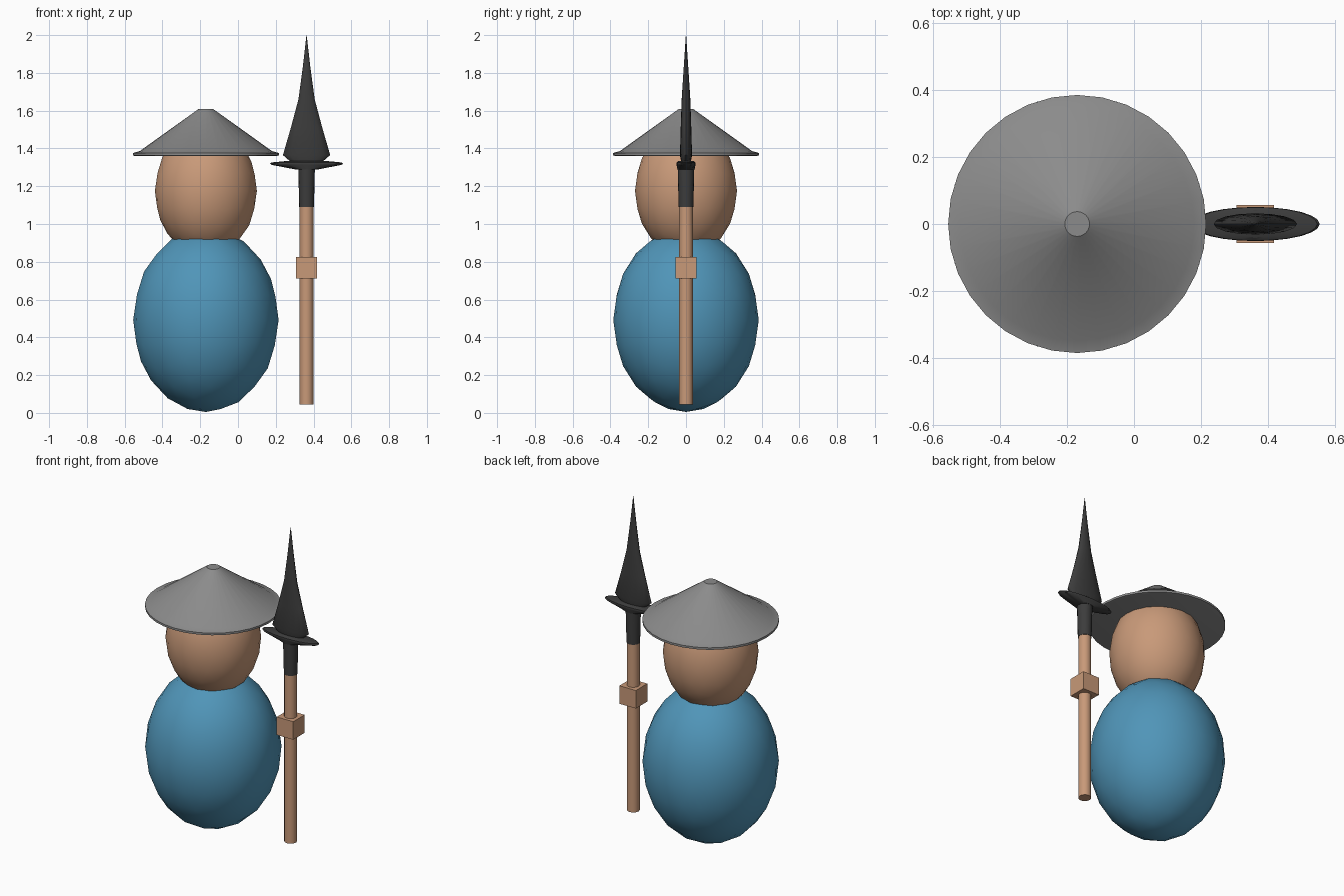
import bpy, bmesh, math
from mathutils import Matrix

if "Cube" in bpy.data.objects:
    bpy.data.objects.remove(bpy.data.objects["Cube"])


def material(name, rgb):
    m = bpy.data.materials.new(name)
    m.diffuse_color = (*rgb, 1)
    m.use_nodes = True
    m.node_tree.nodes["Principled BSDF"].inputs["Base Color"].default_value = m.diffuse_color
    return m


BLUE = material("blue cloth", (0.08, 0.30, 0.48))
SKIN = material("warm tan", (0.58, 0.32, 0.19))
GREY = material("hat grey", (0.26, 0.26, 0.26))
DARK = material("dark iron", (0.045, 0.045, 0.045))

BODY_X, SPEAR_X = -0.17, 0.363


def finish(name, bm, mat, angle):
    bmesh.ops.recalc_face_normals(bm, faces=bm.faces)
    mesh = bpy.data.meshes.new(name)
    bm.to_mesh(mesh)
    bm.free()
    obj = bpy.data.objects.new(name, mesh)
    bpy.context.collection.objects.link(obj)
    mesh.materials.append(mat)
    if angle:
        bpy.ops.object.select_all(action='DESELECT')
        obj.select_set(True)
        bpy.context.view_layer.objects.active = obj
        bpy.ops.object.shade_smooth_by_angle(angle=math.radians(angle))
    return obj


def ellipsoid(name, x, z, radius, height, mat):
    bm = bmesh.new()
    m = Matrix.Translation((x, 0, z)) @ Matrix.Diagonal((radius, radius, height, 1))
    bmesh.ops.create_icosphere(bm, subdivisions=3, radius=1, matrix=m)
    return finish(name, bm, mat, 60)


def stack(name, x, rings, sides, mat, angle=35):
    """Closed skin through elliptical rings given as (x radius, y radius, z)."""
    bm = bmesh.new()
    loops = []
    for rx, ry, z in rings:
        loops.append([bm.verts.new((x + rx * math.cos(a), ry * math.sin(a), z))
                      for a in (2 * math.pi * i / sides for i in range(sides))])
    for lo, hi in zip(loops, loops[1:]):
        for i in range(sides):
            j = (i + 1) % sides
            bm.faces.new((lo[i], lo[j], hi[j], hi[i]))
    bm.faces.new(loops[0][::-1])
    bm.faces.new(loops[-1])
    return finish(name, bm, mat, angle)


def turned(name, x, profile, sides, mat, angle=35):
    return stack(name, x, [(r, r, z) for r, z in profile], sides, mat, angle)


# Figure
ellipsoid("body", BODY_X, 0.492, 0.385, 0.487, BLUE)
ellipsoid("head", BODY_X, 1.175, 0.27, 0.345, SKIN)
turned("hat", BODY_X,
       [(0.375, 1.36), (0.386, 1.363), (0.386, 1.376), (0.35, 1.386), (0.037, 1.61)],
       32, GREY)

# Spear shaft and grip block
turned("spear_shaft", SPEAR_X, [(0.037, 0.045), (0.037, 1.12)], 12, SKIN)
bm = bmesh.new()
bmesh.ops.create_cube(bm, size=1, matrix=Matrix.Translation((SPEAR_X, 0, 0.768))
                      @ Matrix.Diagonal((0.113, 0.113, 0.112, 1)))
finish("grip_block", bm, SKIN, 0)

# Spear head: socket, oval guard, blade
turned("spear_socket", SPEAR_X, [(0.039, 1.09), (0.044, 1.30)], 16, DARK)
stack("spear_guard", SPEAR_X,
      [(0.055, 0.045, 1.288), (0.185, 0.050, 1.313), (0.193, 0.051, 1.319),
       (0.185, 0.050, 1.326), (0.10, 0.040, 1.334)], 24, DARK)
stack("spear_blade", SPEAR_X,
      [(0.085, 0.026, 1.33), (0.125, 0.032, 1.365), (0.083, 0.028, 1.51),
       (0.043, 0.023, 1.66), (0.020, 0.012, 1.83), (0.001, 0.001, 1.997)], 16, DARK)
